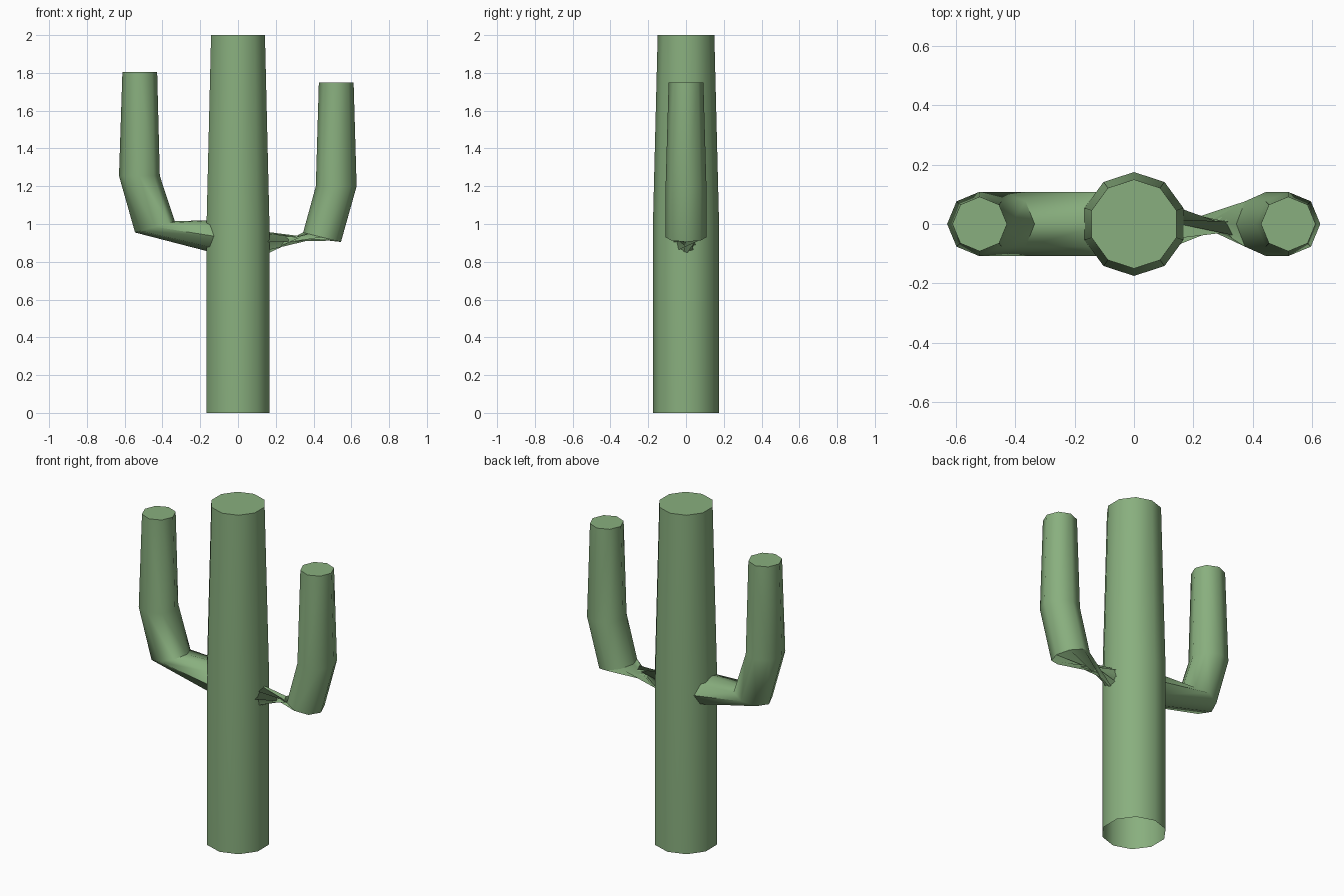
import bpy, bmesh
from math import sin, cos, pi, radians

cube = bpy.data.objects.get("Cube")
if cube:
    bpy.data.objects.remove(cube)

green = bpy.data.materials.new("cactus green")
green.use_nodes = True
colour = (0.25, 0.43, 0.21, 1)
green.diffuse_color = colour
green.node_tree.nodes["Principled BSDF"].inputs["Base Color"].default_value = colour


def loft(name, sections, sides, phase=0.0, crease=50):
    """Tube through sections (centre x, z, half-width vector dx, dz, y radius, twist),
    open at the start and capped at the end."""
    bm = bmesh.new()
    rings = []
    for x, z, dx, dz, ry, twist in sections:
        ring = []
        for k in range(sides):
            a = phase + radians(twist) + 2 * pi * k / sides
            ring.append(bm.verts.new((x + dx * cos(a), ry * sin(a), z + dz * cos(a))))
        rings.append(ring)
    for low, high in zip(rings, rings[1:]):
        for k in range(sides):
            n = (k + 1) % sides
            bm.faces.new((low[k], low[n], high[n], high[k]))
    bm.faces.new(rings[-1])
    bmesh.ops.recalc_face_normals(bm, faces=bm.faces)
    mesh = bpy.data.meshes.new(name)
    bm.to_mesh(mesh)
    bm.free()
    mesh.materials.append(green)
    obj = bpy.data.objects.new(name, mesh)
    bpy.context.collection.objects.link(obj)
    bpy.ops.object.select_all(action='DESELECT')
    obj.select_set(True)
    bpy.context.view_layer.objects.active = obj
    bpy.ops.object.shade_smooth_by_angle(angle=radians(crease))


# Ten-sided trunk, straight below and tapering above, open at the base
loft("trunk", [(0, 0, 0.175, 0, 0.175, 0),
               (0, 1.0, 0.175, 0, 0.175, 0),
               (0, 2.0, 0.15, 0, 0.15, 0)], 10, radians(18))

# Right arm: plain elbow
loft("right_arm", [(-0.11, 0.933, -0.01, -0.088, 0.108, 0),
                   (-0.44, 0.985, -0.105, -0.03, 0.108, 0),
                   (-0.522, 1.255, -0.108, 0, 0.108, 0),
                   (-0.52, 1.805, -0.092, 0, 0.092, 0)], 8)

# Left arm: the joint to the trunk is twisted and pinched
loft("left_arm", [(0.08, 0.89, 0.01, -0.08, 0.1, 170),
                  (0.445, 0.93, 0.1, -0.025, 0.108, 0),
                  (0.52, 1.2, 0.108, 0, 0.108, 0),
                  (0.52, 1.75, 0.092, 0, 0.092, 0)], 8, crease=70)
